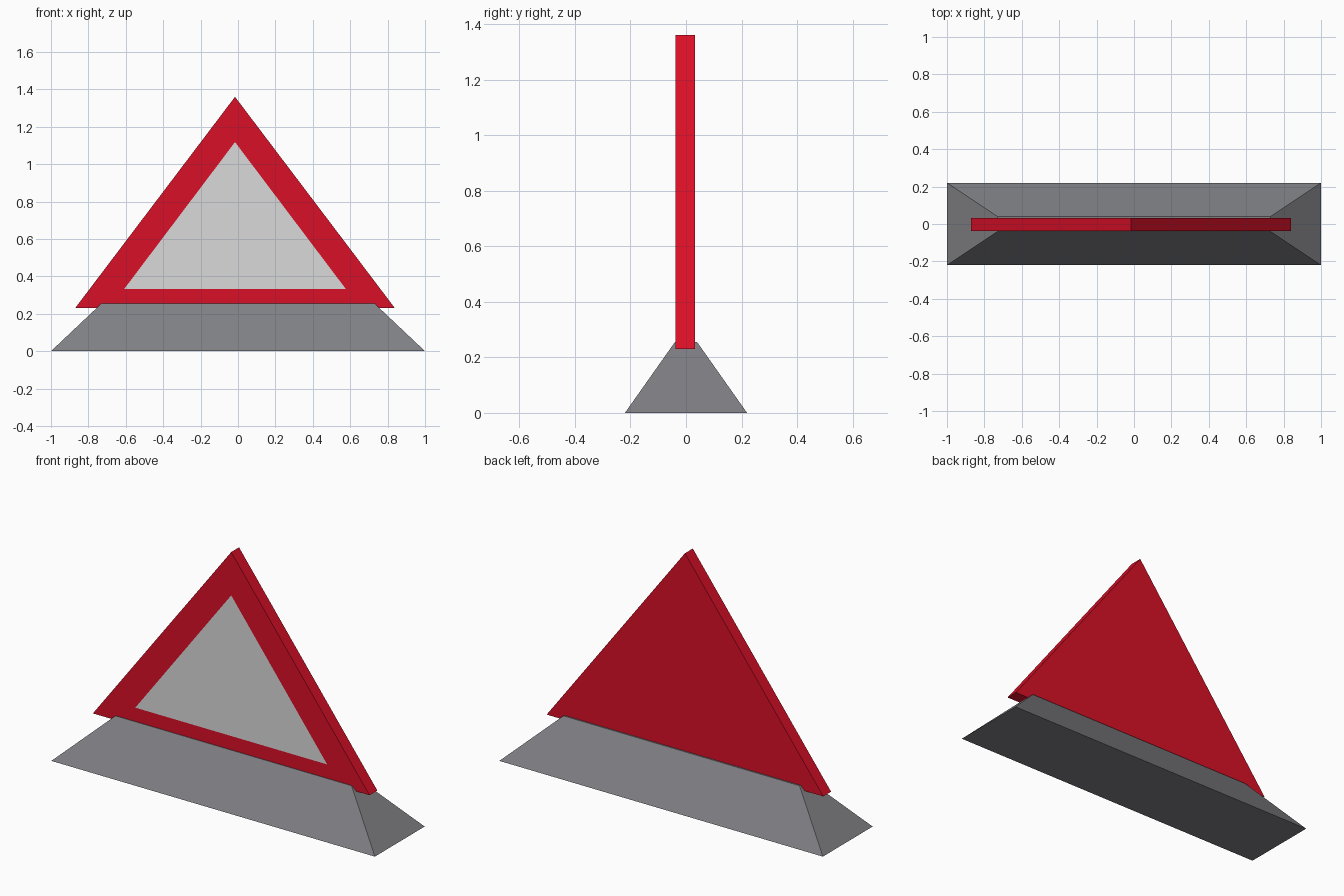
import bpy
import bmesh

if "Cube" in bpy.data.objects:
    bpy.data.objects.remove(bpy.data.objects["Cube"])


def material(name, rgb):
    m = bpy.data.materials.new(name)
    m.diffuse_color = (*rgb, 1)
    m.use_nodes = True
    m.node_tree.nodes["Principled BSDF"].inputs["Base Color"].default_value = m.diffuse_color
    return m


red = material("sign red", (0.70, 0.005, 0.02))
pale = material("panel pale grey", (0.70, 0.70, 0.70))
grey = material("base grey", (0.215, 0.217, 0.232))


def finish(name, bm, mats):
    bmesh.ops.recalc_face_normals(bm, faces=bm.faces)
    me = bpy.data.meshes.new(name)
    bm.to_mesh(me)
    bm.free()
    for m in mats:
        me.materials.append(m)
    ob = bpy.data.objects.new(name, me)
    bpy.context.collection.objects.link(ob)
    return ob


def bridge(bm, a, b):
    n = len(a)
    for i in range(n):
        j = (i + 1) % n
        bm.faces.new((a[i], a[j], b[j], b[i]))


# Sloped base: a low frustum with a narrow ridge
def rectangle(bm, x, y, z):
    return [bm.verts.new((sx * x, sy * y, z))
            for sx, sy in ((-1, -1), (1, -1), (1, 1), (-1, 1))]


bm = bmesh.new()
bottom = rectangle(bm, 1.0, 0.22, 0.0)
top = rectangle(bm, 0.73, 0.04, 0.255)
bridge(bm, bottom, top)
bm.faces.new(bottom)
bm.faces.new(top)
finish("base", bm, [grey])

# Triangular sign with an inset pale panel on its front face
CX, FRONT, BACK = -0.016, -0.037, 0.032


def triangle(bm, half, low, high, y):
    return [bm.verts.new((CX + x, y, z))
            for x, z in ((-half, low), (half, low), (0, high))]


bm = bmesh.new()
back = triangle(bm, 0.855, 0.23, 1.36, BACK)
front = triangle(bm, 0.855, 0.23, 1.36, FRONT)
panel = triangle(bm, 0.593, 0.332, 1.118, FRONT)
bridge(bm, back, front)
bridge(bm, front, panel)
bm.faces.new(back)
bm.faces.new(panel).material_index = 1
finish("triangle_sign", bm, [red, pale])
